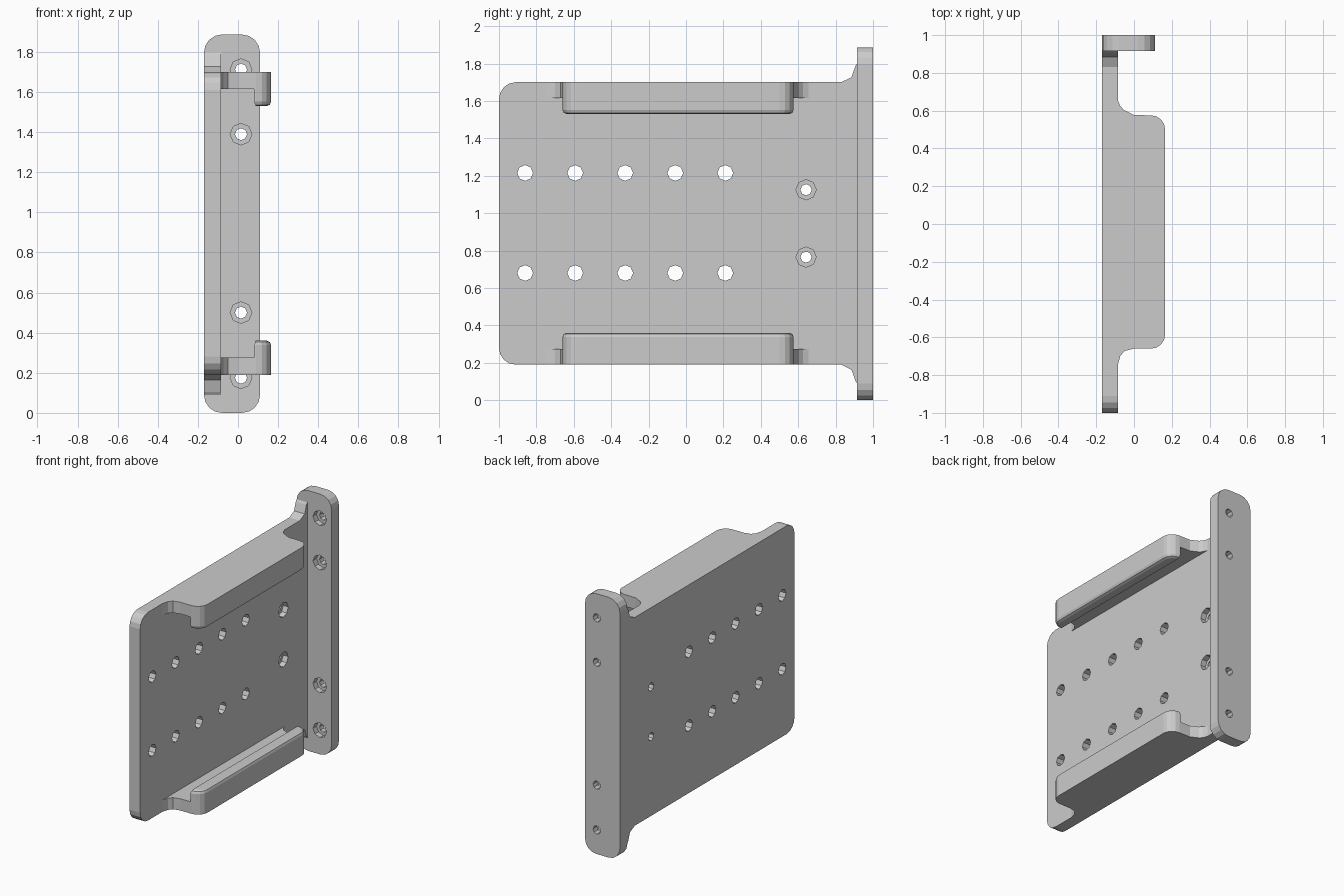
import bpy, bmesh
from math import cos, sin, pi
from mathutils import Vector

if "Cube" in bpy.data.objects:
    bpy.data.objects.remove(bpy.data.objects["Cube"])

MID_Z = 0.945                       # the bracket mirrors about this height
X0, X1 = -0.17, -0.085              # plate thickness
Y0, Y1 = 0.915, 1.0                 # flange thickness


def arc(cx, cy, r, a0, a1, n=4):
    """Points of a corner arc, angles in degrees."""
    return [(cx + r * cos((a0 + (a1 - a0) * i / n) * pi / 180),
             cy + r * sin((a0 + (a1 - a0) * i / n) * pi / 180)) for i in range(n + 1)]


def prism(name, pts, axis, lo, hi, bevel=0):
    """Extrude a 2D outline along an axis; bevel rounds the rim at 'hi'."""
    place = {'x': lambda p, d: (d, p[0], p[1]),
             'y': lambda p, d: (p[0], d, p[1]),
             'z': lambda p, d: (p[0], p[1], d)}[axis]
    bm = bmesh.new()
    a = [bm.verts.new(place(p, lo)) for p in pts]
    b = [bm.verts.new(place(p, hi)) for p in pts]
    n = len(pts)
    bm.faces.new(a)
    rim = bm.faces.new(b)
    for i in range(n):
        j = (i + 1) % n
        bm.faces.new((a[i], a[j], b[j], b[i]))
    bmesh.ops.recalc_face_normals(bm, faces=bm.faces)
    if bevel:
        bmesh.ops.bevel(bm, geom=list(rim.edges), offset=bevel, segments=2,
                        profile=0.5, affect='EDGES')
    me = bpy.data.meshes.new(name)
    bm.to_mesh(me)
    bm.free()
    ob = bpy.data.objects.new(name, me)
    bpy.context.collection.objects.link(ob)
    return ob


def combine(base, tool, op):
    """Apply a boolean and drop the helper object."""
    mod = base.modifiers.new("bool", 'BOOLEAN')
    mod.operation, mod.solver, mod.object = op, 'EXACT', tool
    bpy.context.view_layer.update()
    dg = bpy.context.evaluated_depsgraph_get()
    me = bpy.data.meshes.new_from_object(base.evaluated_get(dg))
    base.modifiers.clear()
    base.data = me
    bpy.data.objects.remove(tool)


def flip(z):
    return 2 * MID_Z - z


# Side plate: rounded front corners, flaring into the flange
upper = [(Y0, 1.80), (0.905, 1.785), (0.885, 1.727), (0.83, 1.70)]
upper += arc(-0.91, 1.61, 0.09, 90, 180)
plate = upper + [(y, flip(z)) for y, z in reversed(upper)]
bracket = prism("mounting_bracket", plate, 'x', X0, X1)

# End flange with rounded corners
r, fx, top = 0.09, 0.11, 1.887
half = arc(fx - r, top - r, r, 0, 90) + arc(X0 + r, top - r, r, 90, 180)
outline = half + [(x, top - z) for x, z in reversed(half)]
combine(bracket, prism("end_flange", outline, 'y', Y0, Y1), 'UNION')

# Top and bottom lips with filleted roots, each carrying a hooked edge
nose = arc(0.09, -0.585, 0.075, -90, 0) + arc(0.09, 0.50, 0.075, 0, 90)
lip = [(X1, -0.745), (-0.073, -0.70), (-0.05, -0.672), (0, -0.66)] + nose
lip += [(0, 0.577), (-0.055, 0.605), (-0.073, 0.625), (X1, 0.655)]
hook = [(0.08, -0.66)] + nose + [(0.08, 0.575)]
for side, f in (("upper", lambda z: z), ("lower", flip)):
    combine(bracket, prism(side + "_lip", lip, 'z', f(1.70), f(1.615)), 'UNION')
    combine(bracket, prism(side + "_hook", hook, 'z', f(1.615), f(1.53), 0.022), 'UNION')


def drill(axis, u, v, r, lo, hi):
    pts = arc(u, v, r, 0, 315, 7)
    combine(bracket, prism("hole_cutter", pts, axis, lo, hi), 'DIFFERENCE')


# Two rows of plain holes in the plate
for z in (0.68, 1.215):
    for i in range(5):
        drill('x', -0.86 + 0.2675 * i, z, 0.042, X0 - 0.1, X1 + 0.1)

# Counterbored screw holes in plate and flange
for z in (0.765, 1.125):
    drill('x', 0.642, z, 0.03, X0 - 0.1, X1 + 0.1)
    drill('x', 0.642, z, 0.054, X1 - 0.04, X1 + 0.1)
for z in (0.175, 0.50, 1.39, 1.712):
    drill('y', 0.015, z, 0.03, Y0 - 0.1, Y1 + 0.1)
    drill('y', 0.015, z, 0.054, Y0 - 0.1, Y0 + 0.04)
